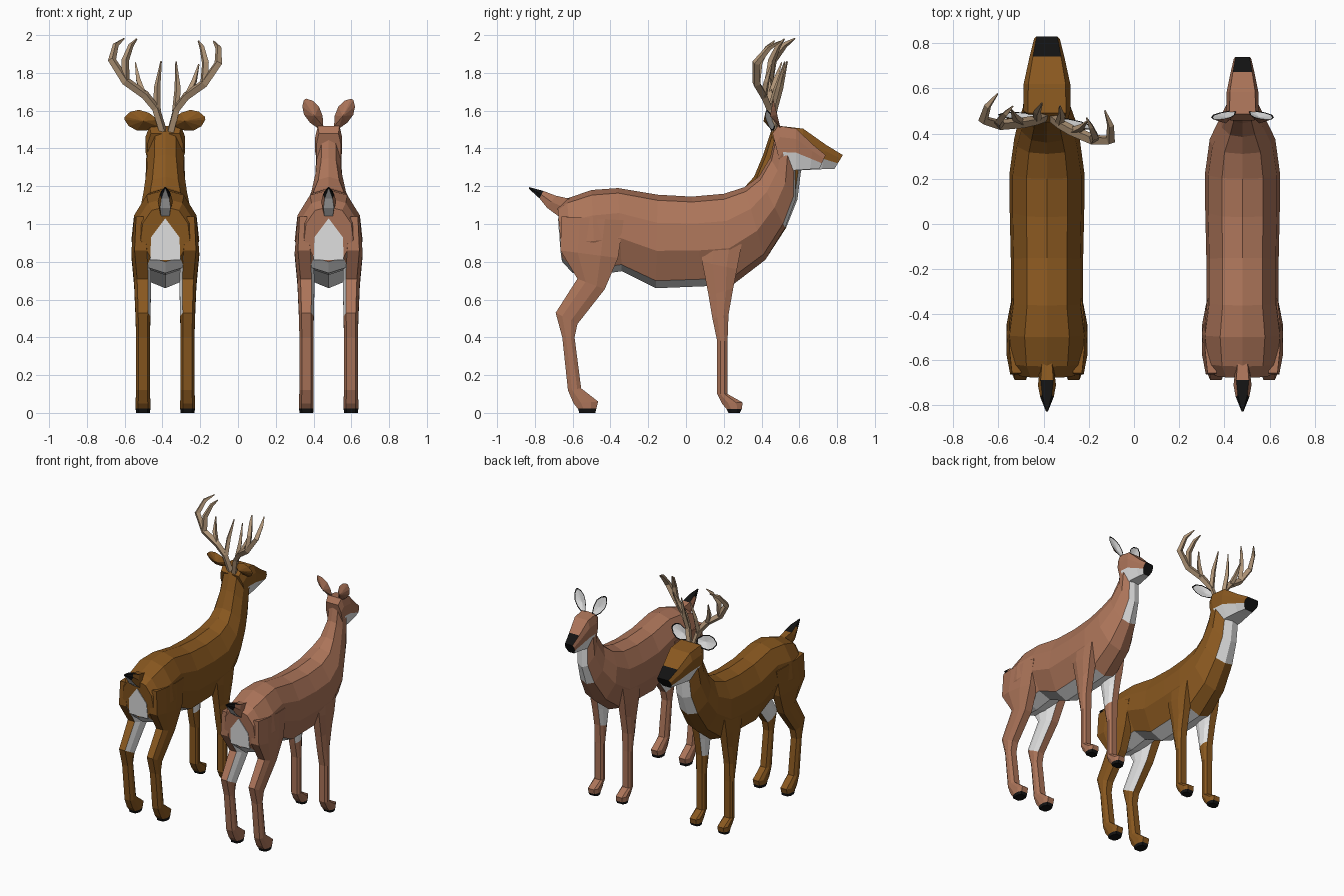
import bpy, bmesh, math
from mathutils import Vector, Matrix

if "Cube" in bpy.data.objects:
    bpy.data.objects.remove(bpy.data.objects["Cube"])


def material(name, rgb):
    m = bpy.data.materials.new(name)
    m.diffuse_color = (*rgb, 1)
    m.use_nodes = True
    m.node_tree.nodes["Principled BSDF"].inputs["Base Color"].default_value = m.diffuse_color
    return m


BUCK = material("dark brown fur", (0.25, 0.097, 0.014))
DOE = material("reddish fur", (0.41, 0.175, 0.10))
WHITE = material("white fur", (0.80, 0.80, 0.80))
BLACK = material("black", (0.006, 0.006, 0.006))
HORN = material("antler", (0.45, 0.31, 0.19))


def finish(bm, name, mats, normals=True):
    if normals:
        bmesh.ops.recalc_face_normals(bm, faces=bm.faces)
    me = bpy.data.meshes.new(name)
    bm.to_mesh(me)
    bm.free()
    for m in mats:
        me.materials.append(m)
    ob = bpy.data.objects.new(name, me)
    bpy.context.collection.objects.link(ob)
    return ob


def loft(name, sections, profile, x0, fur, rule, sides=(1,)):
    """Sections: y,z of one edge, y,z of the opposite edge, half width, x centre.
    Profile: (width, position from first edge to second) of one half."""
    ring = list(profile) + [(-w, t) for w, t in reversed(profile) if w > 0]
    k = len(ring)
    bm = bmesh.new()
    for s in sides:
        rows = []
        for ya, za, yb, zb, hw, xc in sections:
            rows.append([bm.verts.new((x0 + s * (xc + w * hw),
                                       ya + (yb - ya) * t, za + (zb - za) * t)) for w, t in ring])
        for i in range(len(rows) - 1):
            for j in range(k):
                n = (j + 1) % k
                f = bm.faces.new((rows[i][j], rows[i][n], rows[i + 1][n], rows[i + 1][j]))
                f.material_index = rule(i, j)
        bm.faces.new(rows[0]).material_index = rule(-1, 0)
        bm.faces.new(rows[-1]).material_index = rule(len(rows) - 1, 0)
    return finish(bm, name, (fur, WHITE, BLACK), True)


BODY = [(0, 0), (.55, .06), (.92, .3), (1, .6), (.6, .92), (0, 1)]
HEAD = [(.8, 0), (1, .25), (1, .58), (.6, 1)]
LIMB = [(.65, 0), (1, .3), (1, .7), (.65, 1)]
TAIL = [(.7, 0), (1, .5), (.7, 1)]

TRUNK = [(-.68, 1.09, -.655, .80, .13, 0), (-.63, 1.135, -.60, .74, .165, 0),
         (-.50, 1.18, -.48, .73, .18, 0), (-.36, 1.19, -.34, .75, .16, 0),
         (-.15, 1.155, -.16, .66, .16, 0), (.03, 1.145, .09, .67, .165, 0),
         (.20, 1.16, .25, .68, .165, 0), (.31, 1.195, .42, .81, .145, 0)]
NECK_BUCK = [(.36, 1.25, .53, .98, .125, 0), (.41, 1.37, .59, 1.13, .105, 0), (.45, 1.49, .61, 1.29, .1, 0)]
NECK_DOE = [(.385, 1.25, .525, .98, .10, 0), (.445, 1.35, .58, 1.13, .072, 0), (.475, 1.48, .58, 1.30, .066, 0)]
SKULL = [(.45, 1.48, .53, 1.25, .095, 0), (.49, 1.52, .55, 1.28, .105, 0),
         (.62, 1.505, .62, 1.285, .103, 0), (.74, 1.42, .72, 1.29, .078, 0),
         (.83, 1.365, .785, 1.29, .057, 0)]
HIND = [(-.33, 1.02, -.66, 1.04, .03, .135), (-.36, .82, -.665, .86, .05, .13),
        (-.43, .655, -.575, .71, .045, .12), (-.575, .47, -.69, .53, .039, .118),
        (-.59, .40, -.655, .40, .037, .118), (-.555, .13, -.625, .12, .037, .118),
        (-.465, .06, -.595, .05, .039, .118), (-.475, .022, -.572, .022, .039, .118),
        (-.48, 0, -.565, 0, .036, .118)]
FORE = [(.30, .92, .08, .92, .03, .13), (.27, .76, .085, .80, .045, .12),
        (.25, .66, .12, .62, .04, .118), (.225, .52, .14, .50, .038, .118),
        (.22, .38, .165, .38, .037, .118), (.22, .10, .165, .10, .037, .118),
        (.30, .055, .19, .05, .039, .118), (.295, .02, .215, .02, .039, .118),
        (.285, 0, .225, 0, .036, .118)]
RUMP_TAIL = [(-.60, 1.13, -.66, 1.03, .03, 0), (-.69, 1.15, -.735, 1.085, .04, 0),
             (-.755, 1.175, -.775, 1.135, .03, 0), (-.83, 1.195, -.83, 1.185, .004, 0)]


def trunk_rule(i, j):       # white belly and throat
    return 1 if j in (4, 5) and (0 <= i <= 5 or i in (8, 9)) else 0


def head_rule(i, j):        # black nose, white jaw
    if i == 4 or (i == 3 and j == 7):
        return 2
    return 1 if i >= 1 and j in (2, 3, 4) else 0


def leg_rule(i, j):         # black hooves, white inner thighs
    if i >= 7:
        return 2
    return 1 if i in (1, 2) and j in (4, 5, 6) else 0


def tail_rule(i, j):        # black tip, white underside
    if j == 2 and i >= 0:
        return 1
    return 2 if i >= 2 or (i == 1 and j == 5) else 0


def ears(name, x0, fur, base, tip, half, yaw):
    """Leaf-shaped ears: white inside, black rim, furry back."""
    bm = bmesh.new()
    a, b = Vector(base), Vector(tip)
    axis = b - a
    side = Vector((-axis.z, 0, axis.x)).normalized() * half
    shape = [(0, .3), (.3, .85), (.6, 1), (.85, .7), (1, .15)]
    flat = [(t, w) for t, w in shape] + [(t, -w) for t, w in reversed(shape)]
    turn = Matrix.Rotation(yaw, 3, 'Z')
    for s in (-1, 1):
        def point(t, w, push):
            p = a + axis * t + side * w
            v = Vector((s * p.x, p.y - .25 * (p.z - 1.55) + push - .47, p.z))
            v = turn @ v
            return bm.verts.new((v.x + x0, v.y + .47, v.z))
        rim = [point(t, w, 0) for t, w in flat]
        inner = [point(.5 + (t - .5) * .88, w * .86, -.002) for t, w in flat]
        hollow, back = point(.4, 0, -.012), point(.4, 0, -.04)
        for i in range(len(flat)):
            n = (i + 1) % len(flat)
            bm.faces.new((rim[i], rim[n], inner[n], inner[i])).material_index = 2
            bm.faces.new((inner[i], inner[n], hollow)).material_index = 1
            bm.faces.new((rim[n], rim[i], back)).material_index = 0
    finish(bm, name, (fur, WHITE, BLACK))


def antlers(x0, yaw):
    """Tapered four-sided beams and tines, turned slightly to one side."""
    branches = [
        ([(.02, .47, 1.49), (.055, .45, 1.61), (.11, .43, 1.68), (.21, .405, 1.75),
          (.285, .415, 1.86), (.275, .48, 1.94), (.24, .54, 1.975)],
         [.022, .022, .024, .024, .022, .016, .004]),
        ([(.21, .405, 1.75), (.215, .42, 1.86), (.19, .46, 1.94), (.165, .495, 1.975)],
         [.022, .02, .014, .004]),
        ([(.12, .43, 1.685), (.15, .45, 1.76), (.17, .48, 1.85)], [.02, .016, .004]),
        ([(.05, .455, 1.60), (.055, .49, 1.72), (.04, .53, 1.86)], [.02, .017, .004]),
    ]
    cu = bpy.data.curves.new("antlers", 'CURVE')
    cu.dimensions = '3D'
    cu.bevel_depth = 1
    cu.bevel_resolution = 0
    cu.use_fill_caps = True
    turn = Matrix.Rotation(yaw, 3, 'Z')
    for s in (-1, 1):
        for pts, radii in branches:
            sp = cu.splines.new('POLY')
            sp.points.add(len(pts) - 1)
            for p, (x, y, z), r in zip(sp.points, pts, radii):
                v = turn @ Vector((s * x, y - .47, z - .03 * s * x))
                p.co = (v.x + x0 + .008, v.y + .47, v.z, 1)
                p.radius = r
            sp.use_smooth = False
    cu.materials.append(HORN)
    ob = bpy.data.objects.new("antlers", cu)
    bpy.context.collection.objects.link(ob)
    bpy.context.view_layer.objects.active = ob
    ob.select_set(True)
    bpy.ops.object.convert(target='MESH')
    ob.select_set(False)


def deer(label, x0, fur, neck, head_len, head_width):
    loft(label + "_body", TRUNK + neck, BODY, x0, fur, trunk_rule)
    skull = [(.48 + (ya - .48) * head_len, za, .48 + (yb - .48) * head_len, zb, hw * head_width, 0)
             for ya, za, yb, zb, hw, _ in SKULL]
    loft(label + "_head", skull, HEAD, x0, fur, head_rule)
    loft(label + "_hind_legs", HIND, LIMB, x0, fur, leg_rule, (-1, 1))
    loft(label + "_front_legs", FORE, LIMB, x0, fur, leg_rule, (-1, 1))
    loft(label + "_tail", RUMP_TAIL, TAIL, x0, fur, tail_rule)
    # white rump patch lying on the flat rear
    bm = bmesh.new()
    outline = [(0, 1.03), (.075, .93), (.08, .81), (-.08, .81), (-.075, .93)]
    layers = [[bm.verts.new((x0 + x, -.68 + (1.09 - z) * .086 - d, z)) for x, z in outline]
              for d in (-.003, .004)]
    bm.faces.new(layers[0])
    bm.faces.new(layers[1])
    for i in range(5):
        n = (i + 1) % 5
        bm.faces.new((layers[0][i], layers[0][n], layers[1][n], layers[1][i]))
    finish(bm, label + "_rump_patch", (WHITE,))


# buck
deer("buck", -.385, BUCK, NECK_BUCK, 1.0, 1.0)
ears("buck_ears", -.385, BUCK, (.04, .47, 1.535), (.215, .455, 1.56), .055, math.radians(-8))
antlers(-.385, math.radians(-9))
# doe
deer("doe", .48, DOE, NECK_DOE, .74, .68)
ears("doe_ears", .48, DOE, (.04, .49, 1.51), (.125, .49, 1.66), .045, 0)
